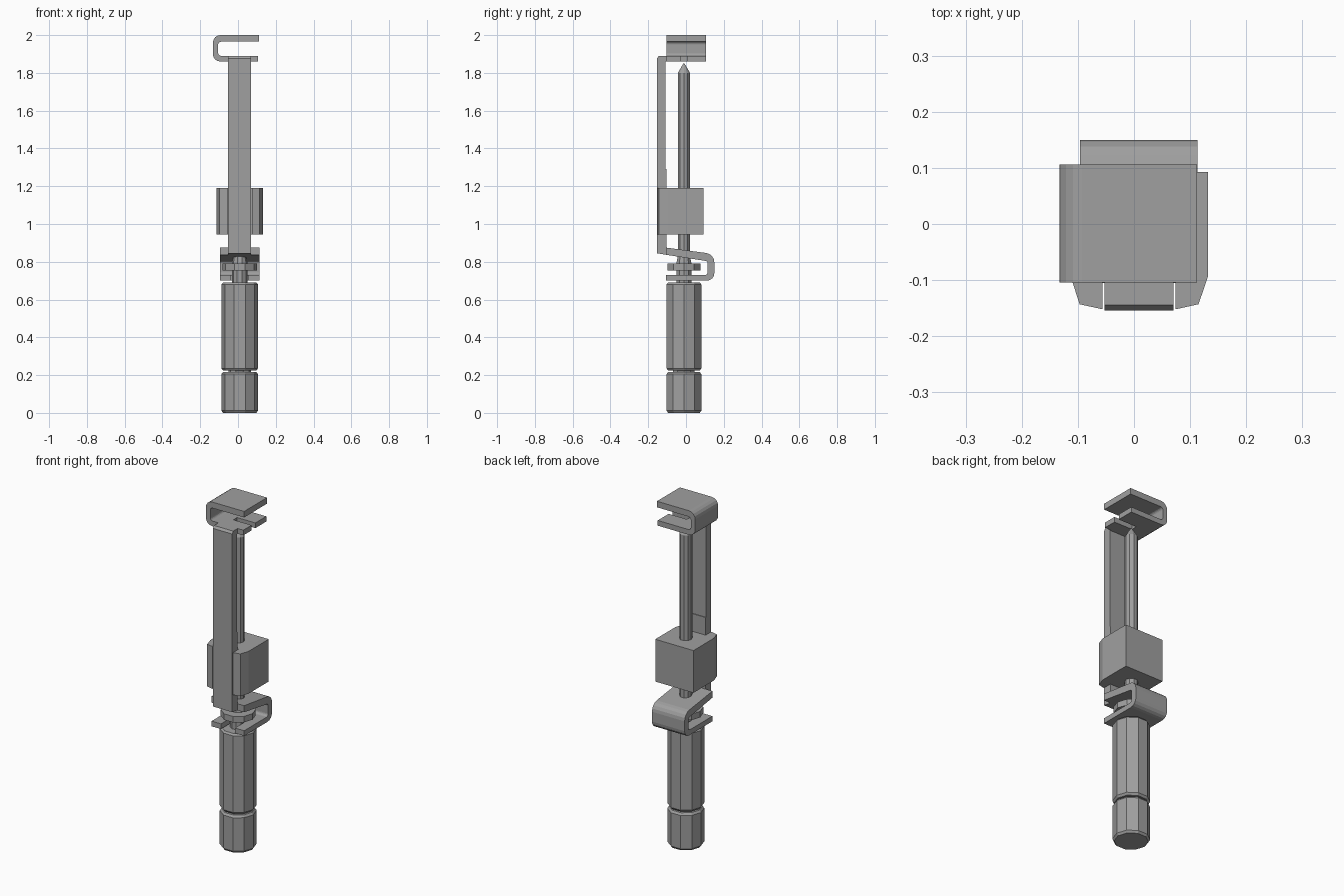
import bpy, bmesh
from math import cos, sin, pi, radians

default = bpy.data.objects.get("Cube")
if default:
    bpy.data.objects.remove(default, do_unlink=True)

grey = bpy.data.materials.new("plain grey")
grey.use_nodes = True
COLOUR = (0.35, 0.35, 0.35, 1)
grey.diffuse_color = COLOUR
grey.node_tree.nodes["Principled BSDF"].inputs["Base Color"].default_value = COLOUR

CX, CY = 0.009, -0.011   # axis of the handle and shaft


def finish(name, bm):
    bmesh.ops.recalc_face_normals(bm, faces=bm.faces)
    mesh = bpy.data.meshes.new(name)
    bm.to_mesh(mesh)
    bm.free()
    mesh.materials.append(grey)
    obj = bpy.data.objects.new(name, mesh)
    bpy.context.collection.objects.link(obj)
    return obj


def prism(name, outline, axis, lo, hi):
    """Extrude a 2D outline along an axis; the outline uses the other two axes in order."""
    bm = bmesh.new()

    def ring(t):
        points = []
        for p in outline:
            co = list(p)
            co.insert("xyz".index(axis), t)
            points.append(bm.verts.new(co))
        return points

    a, b = ring(lo), ring(hi)
    bm.faces.new(a)
    bm.faces.new(b)
    for i in range(len(a)):
        bm.faces.new((a[i - 1], a[i], b[i], b[i - 1]))
    return finish(name, bm)


def lathe(name, profile, sides=10):
    """Turn (radius, z) pairs about the shaft axis."""
    bm = bmesh.new()
    rings = []
    for r, z in profile:
        rings.append([bm.verts.new((CX + r * cos(2 * pi * i / sides),
                                    CY + r * sin(2 * pi * i / sides), z))
                      for i in range(sides)])
    for a, b in zip(rings, rings[1:]):
        for i in range(sides):
            bm.faces.new((a[i - 1], a[i], b[i], b[i - 1]))
    bm.faces.new(rings[0])
    bm.faces.new(rings[-1])
    return finish(name, bm)


def arc(cx, cz, r, start, end, steps=4):
    angles = [radians(start + (end - start) * i / steps) for i in range(steps + 1)]
    return [(cx + r * cos(a), cz + r * sin(a)) for a in angles]


def cut_slot(obj, x, y, z):
    """Cut a box-shaped slot and discard the cutter."""
    cutter = prism("slot_cutter", [(x[0], y[0]), (x[1], y[0]), (x[1], y[1]), (x[0], y[1])],
                   "z", *z)
    cutter.hide_render = True
    mod = obj.modifiers.new("slot", "BOOLEAN")
    mod.operation = "DIFFERENCE"
    mod.solver = "EXACT"
    mod.object = cutter
    bpy.context.view_layer.objects.active = obj
    bpy.ops.object.modifier_apply(modifier=mod.name)
    bpy.data.objects.remove(cutter, do_unlink=True)


# Handle: end cap and grip separated by a groove
R = 0.097
lathe("handle", [(0.088, 0), (R, 0.012), (R, 0.205), (0.088, 0.217), (0.06, 0.217),
                 (0.06, 0.224), (0.088, 0.224), (R, 0.236), (R, 0.68), (0.088, 0.69)])

# Shaft with collar, nut and pointed tip
lathe("shaft", [(0.042, 0.685), (0.042, 0.79), (0.034, 0.83), (0.034, 1.8), (0.003, 1.85)])
lathe("nut", [(0.092, 0.755), (0.092, 0.79)])

# Lower hook: bent strip that curls round at the back, open slot at the front
lower = prism("lower_hook",
              [(-0.105, 0.70)] + arc(0.11, 0.74, 0.04, -90, 0)
              + arc(0.1, 0.797, 0.05, 0, 82) + [(-0.105, 0.875), (-0.105, 0.837)]
              + arc(0.1, 0.79, 0.015, 82, 0) + arc(0.1, 0.745, 0.015, 0, -90)
              + [(-0.105, 0.73)],
              "x", -0.096, 0.113)
cut_slot(lower, (CX - 0.045, CX + 0.045), (-0.2, 0.03), (0.65, 0.745))

# Long front bar, with a chamfered bend at the top
prism("front_bar", [(-0.154, 0.845), (-0.154, 1.877), (-0.144, 1.89), (-0.1, 1.89),
                    (-0.1, 1.86), (-0.108, 1.86), (-0.108, 1.29), (-0.104, 1.29),
                    (-0.104, 0.837)], "x", -0.053, 0.07)

# Upper hook: bent strip that curls round at the right, slot open at the left
upper = prism("upper_hook",
              [(0.112, 2.0)] + arc(-0.093, 1.96, 0.04, 90, 180)
              + arc(-0.093, 1.9, 0.04, 180, 270) + [(0.107, 1.86), (0.107, 1.89)]
              + arc(-0.09, 1.905, 0.015, 270, 180) + arc(-0.09, 1.95, 0.015, 180, 90)
              + [(0.112, 1.965)],
              "y", -0.104, 0.106)
cut_slot(upper, (-0.01, 0.2), (CY - 0.017, CY + 0.017), (1.84, 1.91))

# Sliding block with a channel that wraps the bar
prism("sliding_block", [(0.132, 0.093), (0.132, -0.093), (0.115, -0.143), (0.074, -0.152),
                        (0.074, -0.1), (-0.056, -0.1), (-0.056, -0.152), (-0.097, -0.143),
                        (-0.113, -0.093), (-0.113, 0.093)], "z", 0.945, 1.19)
